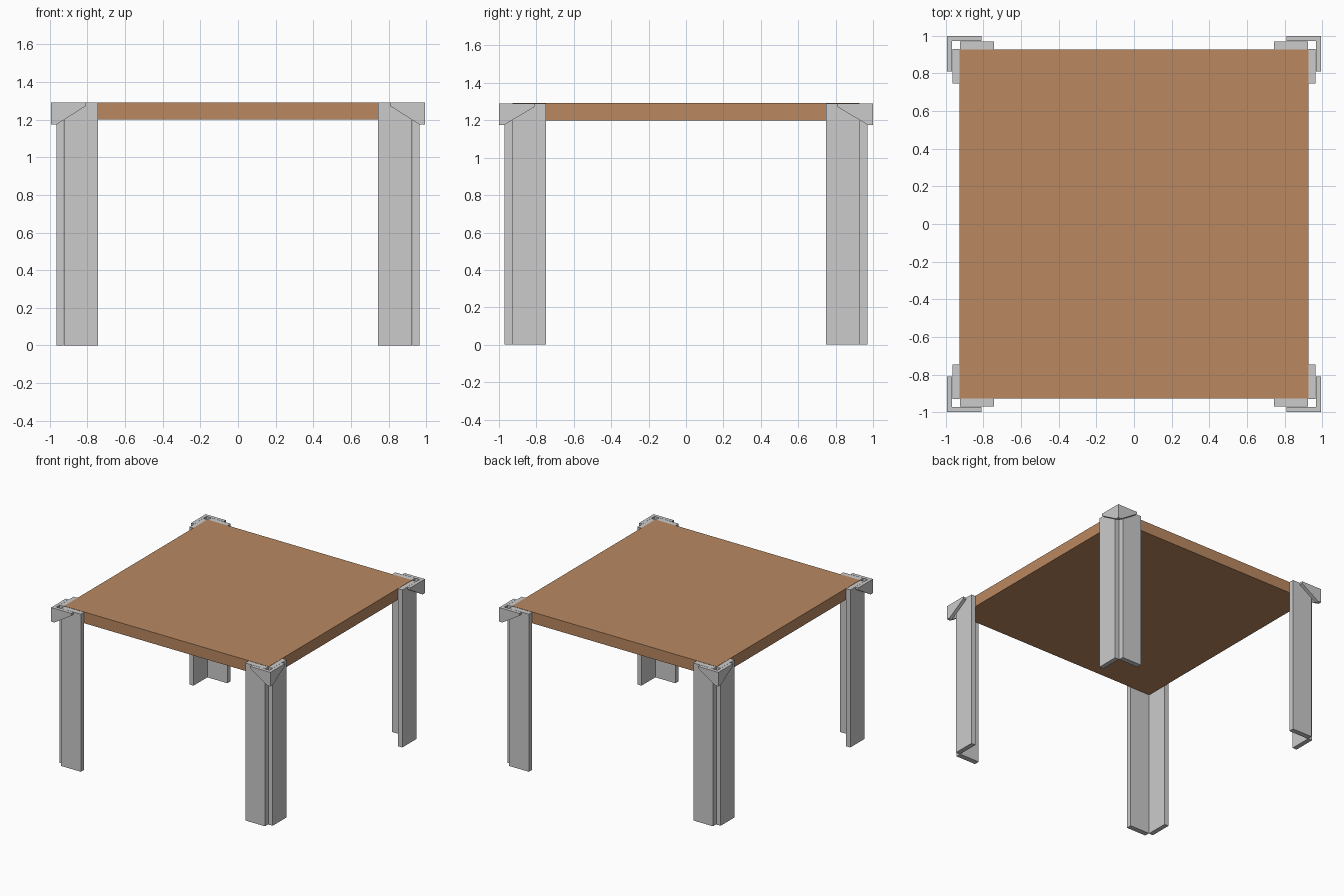
import bpy, bmesh
from mathutils import Vector

if "Cube" in bpy.data.objects:
    bpy.data.objects.remove(bpy.data.objects["Cube"])


def prism(bm, profile, direction):
    """Extrude a flat outline of 3D points along a direction."""
    face = bm.faces.new([bm.verts.new(p) for p in profile])
    out = bmesh.ops.extrude_face_region(bm, geom=[face])
    moved = [g for g in out["geom"] if isinstance(g, bmesh.types.BMVert)]
    bmesh.ops.translate(bm, verts=moved, vec=Vector(direction))


def make(name, prisms, mirrored=True):
    bm = bmesh.new()
    for profile, direction in prisms:
        prism(bm, profile, direction)
    bmesh.ops.recalc_face_normals(bm, faces=bm.faces)
    mesh = bpy.data.meshes.new(name)
    bm.to_mesh(mesh)
    bm.free()
    obj = bpy.data.objects.new(name, mesh)
    bpy.context.collection.objects.link(obj)
    if mirrored:  # repeat at all four corners
        mod = obj.modifiers.new("four_corners", "MIRROR")
        mod.use_axis = (True, True, False)
        mod.use_mirror_merge = False
    return obj


def box(x0, x1, y0, y1, z0, z1):
    return ([(x0, y0, z0), (x1, y0, z0), (x1, y1, z0), (x0, y1, z0)],
            (0, 0, z1 - z0))


TOP = 1.29
EDGE = 0.927

# Table top
top = make("table_top", [box(-EDGE, EDGE, -EDGE, EDGE, 1.2, TOP + 0.002)], False)
wood = bpy.data.materials.new("wood")
wood.diffuse_color = (0.49, 0.25, 0.12, 1)
wood.use_nodes = True
wood.node_tree.nodes["Principled BSDF"].inputs["Base Color"].default_value = wood.diffuse_color
top.data.materials.append(wood)

# Leg boards: one along the front/back, one along the sides
make("front_leg_board", [box(-0.924, -0.745, -0.97, -EDGE, 0, TOP)])
make("side_leg_board", [box(-0.965, -EDGE, -0.93, -0.748, 0, TOP)])

# Corner brackets: an L of two tapering plates
front_plate = [(-0.993, 1.175), (-0.963, 1.175), (-0.81, 1.272),
               (-0.81, TOP), (-0.993, TOP)]
side_plate = [(-0.972, 1.175), (-0.81, 1.272), (-0.81, TOP), (-0.972, TOP)]
make("corner_bracket", [
    ([(x, -1.0, z) for x, z in front_plate], (0, 0.028, 0)),
    ([(-0.993, y, z) for y, z in side_plate], (0.027, 0, 0)),
])
